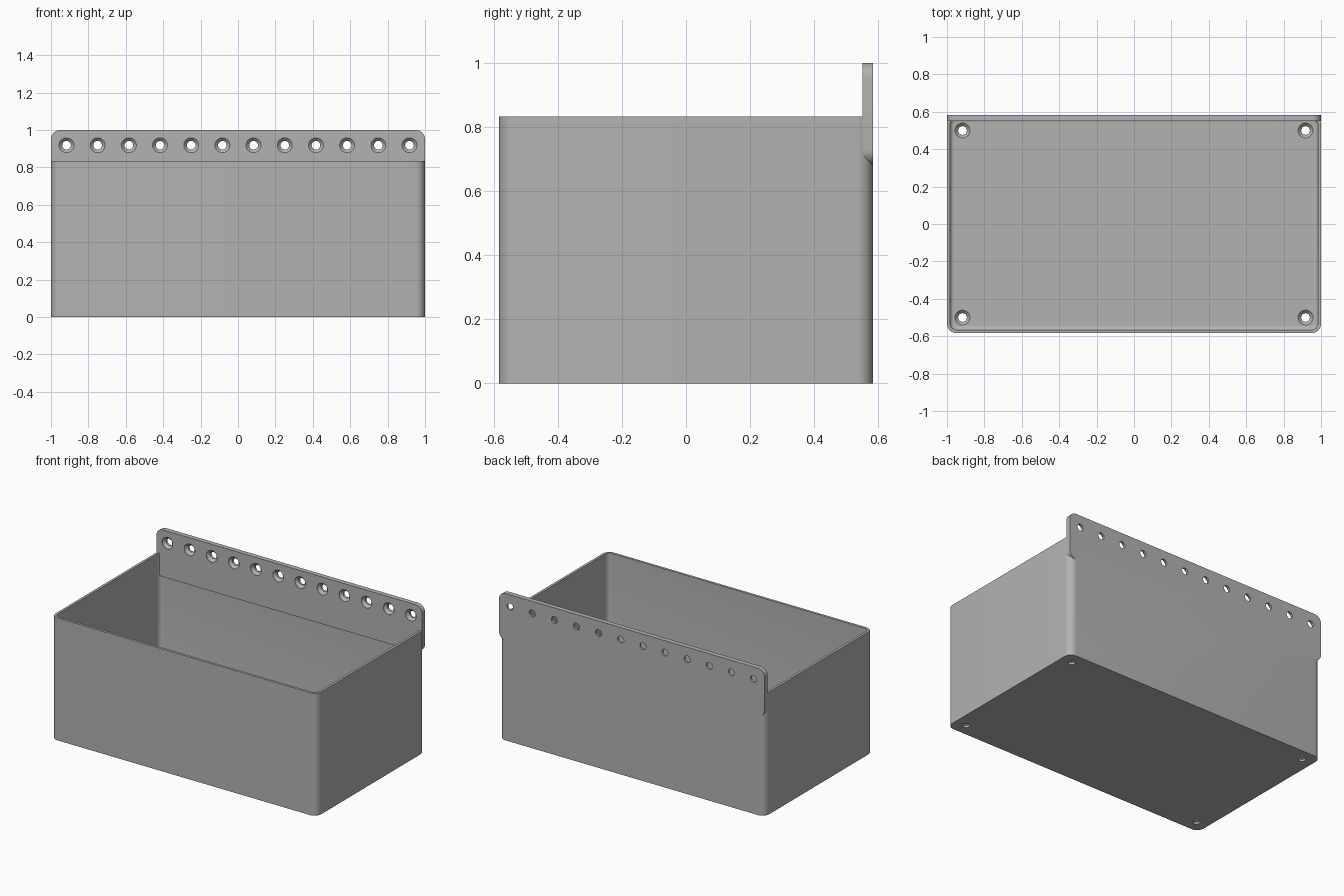
import bpy, bmesh, math
from mathutils import Matrix, Vector

if "Cube" in bpy.data.objects:
    bpy.data.objects.remove(bpy.data.objects["Cube"])

HALF_X, HALF_Y, BOX_TOP = 1.0, 0.583, 0.833
WALL, PANEL, RADIUS = 0.017, 0.033, 0.05

grey = bpy.data.materials.new("plain_grey")
grey.use_nodes = True
colour = (0.45, 0.45, 0.45, 1)
grey.diffuse_color = colour
grey.node_tree.nodes["Principled BSDF"].inputs["Base Color"].default_value = colour


def finish(name, bm):
    bmesh.ops.recalc_face_normals(bm, faces=bm.faces)
    mesh = bpy.data.meshes.new(name)
    bm.to_mesh(mesh)
    bm.free()
    mesh.materials.append(grey)
    obj = bpy.data.objects.new(name, mesh)
    bpy.context.collection.objects.link(obj)
    return obj


def rounded_slab(name, hx, hy, radius, z0, z1, matrix=None, fillet=0):
    """Rounded rectangle extruded from z0 to z1, optionally filleted below."""
    bm = bmesh.new()
    steps = 10
    verts = []
    for quarter, (sx, sy) in enumerate([(1, 1), (-1, 1), (-1, -1), (1, -1)]):
        for i in range(steps + 1):
            a = (quarter + i / steps) * math.pi / 2
            verts.append(bm.verts.new((sx * (hx - radius) + radius * math.cos(a),
                                       sy * (hy - radius) + radius * math.sin(a), z0)))
    base = bm.faces.new(verts)
    top = bmesh.ops.extrude_face_region(bm, geom=[base], use_keep_orig=True)["geom"]
    bmesh.ops.translate(bm, vec=(0, 0, z1 - z0),
                        verts=[v for v in top if isinstance(v, bmesh.types.BMVert)])
    if fillet:
        bmesh.ops.bevel(bm, geom=list(base.edges), offset=fillet, segments=5,
                        profile=0.5, affect='EDGES')
    if matrix:
        bmesh.ops.transform(bm, matrix=matrix, verts=bm.verts)
    return finish(name, bm)


def screw_cutters(name, places, rotation):
    """Through holes with a countersink; local z = 0 is the countersunk face."""
    bm = bmesh.new()
    profile = [(0.023, -0.06), (0.023, -0.019), (0.040, -0.002), (0.040, 0.02)]
    sides = 32
    for place in places:
        matrix = Matrix.Translation(place) @ rotation
        rings = [[bm.verts.new(matrix @ Vector((r * math.cos(math.tau * i / sides),
                                                r * math.sin(math.tau * i / sides), z)))
                  for i in range(sides)] for r, z in profile]
        for low, high in zip(rings, rings[1:]):
            for i in range(sides):
                j = (i + 1) % sides
                bm.faces.new((low[i], low[j], high[j], high[i]))
        bm.faces.new(rings[0][::-1])
        bm.faces.new(rings[-1])
    return finish(name, bm)


def combine(target, other, operation):
    mod = target.modifiers.new(other.name, 'BOOLEAN')
    mod.operation, mod.solver, mod.object = operation, 'EXACT', other
    bpy.context.view_layer.objects.active = target
    bpy.ops.object.modifier_apply(modifier=mod.name)
    bpy.data.objects.remove(other)


# Open box with rounded corners and a filleted floor
box = rounded_slab("storage_box", HALF_X, HALF_Y, RADIUS, 0, BOX_TOP)
cavity = rounded_slab("cavity", HALF_X - WALL, HALF_Y - WALL, RADIUS - WALL,
                      PANEL, 1.2, fillet=0.02)
combine(box, cavity, 'DIFFERENCE')

# Upright mounting plate along the back edge
plate_bottom, plate_top = 0.68, 1.0
upright = (Matrix.Translation((0, HALF_Y, (plate_bottom + plate_top) / 2))
           @ Matrix.Rotation(math.pi / 2, 4, 'X'))
plate = rounded_slab("mounting_plate", HALF_X, (plate_top - plate_bottom) / 2,
                     RADIUS, 0, PANEL, upright)
combine(box, plate, 'UNION')

# Countersunk screw holes: a row in the plate, one in each floor corner
row = [((i - 5.5) / 6, HALF_Y - PANEL, 0.918) for i in range(12)]
combine(box, screw_cutters("plate_holes", row, Matrix.Rotation(math.pi / 2, 4, 'X')),
        'DIFFERENCE')
corners = [(x, y, PANEL) for x in (-0.917, 0.917) for y in (-0.5, 0.5)]
combine(box, screw_cutters("floor_holes", corners, Matrix.Identity(4)), 'DIFFERENCE')

# Smooth curves, crisp edges
bpy.ops.object.select_all(action='DESELECT')
box.select_set(True)
bpy.context.view_layer.objects.active = box
bpy.ops.object.shade_smooth_by_angle(angle=math.radians(30))
